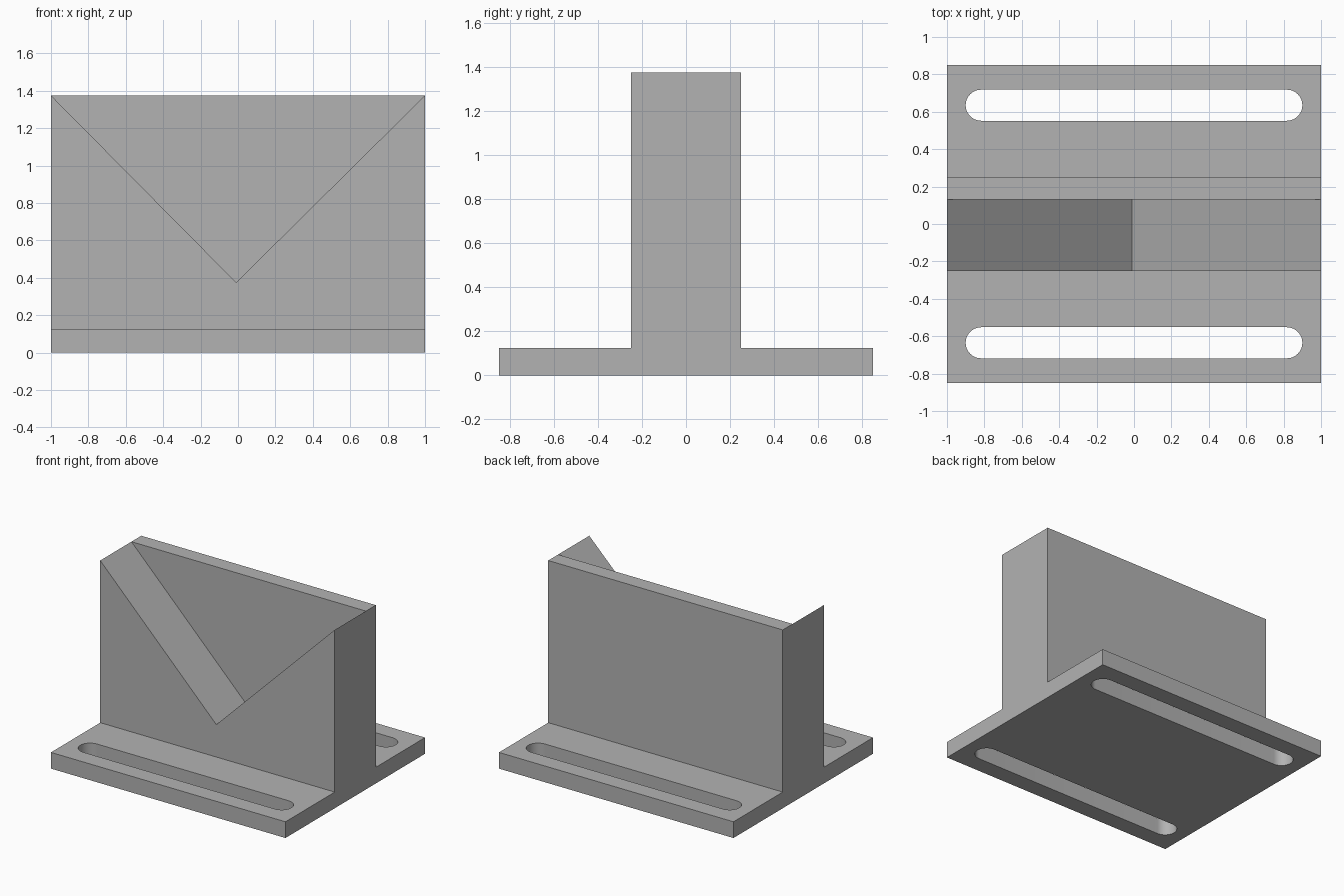
import bpy, bmesh, math
from mathutils import Vector

if "Cube" in bpy.data.objects:
    bpy.data.objects.remove(bpy.data.objects["Cube"])

BASE_W, BASE_H = 0.85, 0.125      # half depth and thickness of the base flange
WALL_W, TOP = 0.25, 1.375         # half thickness and top of the upright wall
SLOT_Y, SLOT_R, SLOT_X = 0.635, 0.083, 0.817

grey = bpy.data.materials.new("grey_metal")
grey.diffuse_color = (0.45, 0.45, 0.45, 1)
grey.use_nodes = True
grey.node_tree.nodes["Principled BSDF"].inputs["Base Color"].default_value = grey.diffuse_color


def prism(name, points, direction):
    """Extrude a closed outline of 3D points along a direction."""
    bm = bmesh.new()
    face = bm.faces.new([bm.verts.new(p) for p in points])
    ext = bmesh.ops.extrude_face_region(bm, geom=[face])
    verts = [g for g in ext["geom"] if isinstance(g, bmesh.types.BMVert)]
    bmesh.ops.translate(bm, verts=verts, vec=Vector(direction))
    bmesh.ops.recalc_face_normals(bm, faces=bm.faces)
    mesh = bpy.data.meshes.new(name)
    bm.to_mesh(mesh)
    bm.free()
    mesh.materials.append(grey)
    obj = bpy.data.objects.new(name, mesh)
    bpy.context.collection.objects.link(obj)
    return obj


def cut(target, cutter):
    """Subtract a cutter from the target and remove the cutter."""
    cutter.hide_render = True
    mod = target.modifiers.new("cut", "BOOLEAN")
    mod.operation, mod.solver, mod.object = "DIFFERENCE", "EXACT", cutter
    bpy.context.view_layer.objects.active = target
    bpy.ops.object.modifier_apply(modifier=mod.name)
    bpy.data.objects.remove(cutter)


# Inverted T block: base flange with upright wall
half = [(BASE_W, 0), (BASE_W, BASE_H), (WALL_W, BASE_H), (WALL_W, TOP)]
outline = half + [(-y, z) for y, z in reversed(half)]
block = prism("v_block", [(-1, y, z) for y, z in outline], (2, 0, 0))

# V groove in the front of the wall, leaving a thin back plate
VX, VZ, E = -0.01, 0.375, 0.1
left, right = (VX + 1) / (TOP - VZ), (1 - VX) / (TOP - VZ)
vee = [(VX, VZ), (1 + E * right, TOP + E), (-1 - E * left, TOP + E)]
cut(block, prism("groove_cutter", [(x, -0.4, z) for x, z in vee], (0, 0.53, 0)))

# Rounded mounting slots through both flanges
N = 24
for side in (-1, 1):
    pts = []
    for end, start in ((1, -math.pi / 2), (-1, math.pi / 2)):
        for i in range(N + 1):
            a = start + math.pi * i / N
            pts.append((end * SLOT_X + SLOT_R * math.cos(a),
                        side * SLOT_Y + SLOT_R * math.sin(a), -0.1))
    cut(block, prism("slot_cutter", pts, (0, 0, 0.4)))

# Smooth the slot ends, keep all other edges sharp
bpy.ops.object.select_all(action="DESELECT")
block.select_set(True)
bpy.context.view_layer.objects.active = block
bpy.ops.object.shade_smooth_by_angle(angle=math.radians(30))
